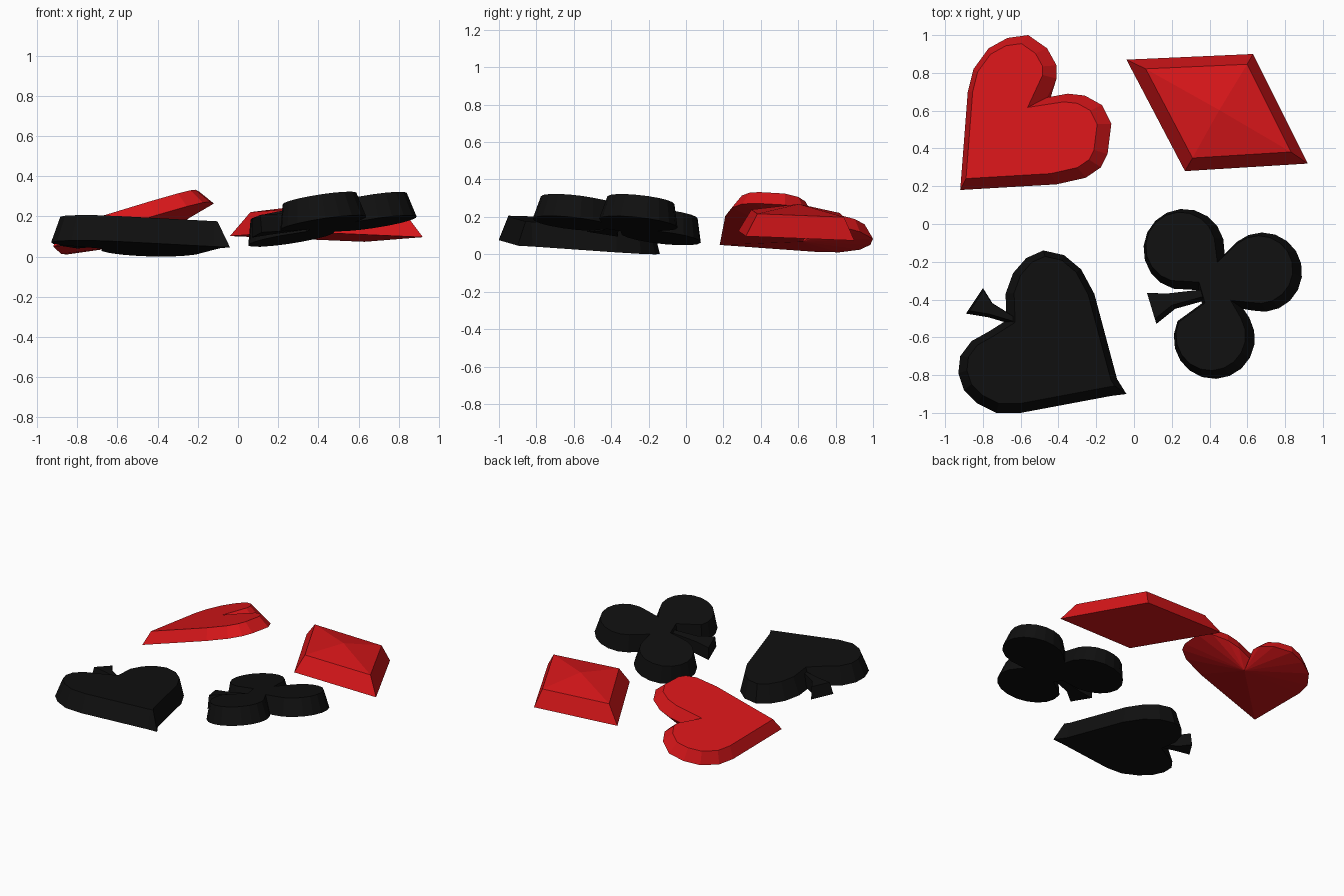
import bpy, bmesh, math
from mathutils import Vector

if "Cube" in bpy.data.objects:
    bpy.data.objects.remove(bpy.data.objects["Cube"])


def material(name, rgb):
    m = bpy.data.materials.new(name)
    m.diffuse_color = (*rgb, 1)
    m.use_nodes = True
    m.node_tree.nodes["Principled BSDF"].inputs["Base Color"].default_value = m.diffuse_color
    return m


RED = material("red", (0.68, 0.008, 0.01))
BLACK = material("black", (0.005, 0.005, 0.005))


def inset_outline(pts, d):
    """Mitred inward offset of a counter-clockwise outline."""
    out = []
    for i, p in enumerate(pts):
        p = Vector(p)
        e0 = (p - Vector(pts[i - 1])).normalized()
        e1 = (Vector(pts[(i + 1) % len(pts)]) - p).normalized()
        n0, n1 = Vector((-e0.y, e0.x)), Vector((-e1.y, e1.x))
        m = (n0 + n1).normalized()
        out.append(p + m * d * min(2, 1 / max(m.dot(n0), 0.1)))
    return out


def arc(cx, cy, r, a0, a1, n=12):
    return [(cx + r * math.cos(math.radians(a0 + (a1 - a0) * i / n)),
             cy + r * math.sin(math.radians(a0 + (a1 - a0) * i / n))) for i in range(n + 1)]


def plate(name, pts, plane, inset, height, mat, peak=None, keel=None, base=0.0):
    """Bevelled plate on a tilted plane; peak / keel = (x, y, lift) fan points."""
    x0, y0, z0, a, b = plane
    normal = Vector((-a, -b, 1)).normalized()

    def place(p, lift):
        return Vector((p[0], p[1], z0 + a * (p[0] - x0) + b * (p[1] - y0))) + normal * lift

    bm = bmesh.new()
    low = [bm.verts.new(place(p, base)) for p in pts]
    top = [bm.verts.new(place(p, height)) for p in inset_outline(pts, inset)]
    n = len(pts)
    for i in range(n):
        j = (i + 1) % n
        bm.faces.new((low[i], low[j], top[j], top[i]))
    for ring, tip in ((top, peak), (low[::-1], keel)):
        if tip:
            v = bm.verts.new(place(tip, tip[2]))
            for i in range(n):
                bm.faces.new((ring[i], ring[(i + 1) % n], v))
        else:
            bm.faces.new(ring)
    bmesh.ops.recalc_face_normals(bm, faces=bm.faces)
    me = bpy.data.meshes.new(name)
    bm.to_mesh(me)
    bm.free()
    me.materials.append(mat)
    ob = bpy.data.objects.new(name, me)
    bpy.context.collection.objects.link(ob)
    return ob


# Heart with a keeled underside
heart = [(-.92, .18), (-.41, .21), (-.255, .245), (-.175, .30), (-.14, .37), (-.12, .53),
         (-.17, .63), (-.26, .68), (-.35, .69), (-.46, .67), (-.41, .77), (-.41, .84),
         (-.46, .93), (-.56, 1.0), (-.67, .985), (-.77, .93), (-.85, .82), (-.88, .70)]
plate("heart", heart, (-.92, .18, .05, .309, -.0955), .05, .08, RED, keel=(-.48, .63, -.08))

# Diamond with a low pyramid on top
diamond = [(.27, .28), (.92, .32), (.63, .90), (-.04, .87)]
plate("diamond", diamond, (.27, .28, .125, -.04, -.06), .06, .12, RED, peak=(.445, .593, .17))

# Spade body and stem
spade = [(-.04, -.90), (-.09, -.82), (-.21, -.37), (-.28, -.24), (-.37, -.165), (-.48, -.14),
         (-.57, -.18), (-.64, -.26), (-.68, -.37), (-.675, -.51), (-.77, -.57), (-.86, -.62),
         (-.92, -.70), (-.93, -.79), (-.90, -.88), (-.83, -.95), (-.73, -1.0), (-.60, -1.0),
         (-.12, -.91)]
spade_plane = (-.04, -.90, .046, -.038, -.08)
plate("spade", spade, spade_plane, .04, .13, BLACK)
spade_stem = [(-.89, -.475), (-.80, -.34), (-.75, -.42), (-.62, -.50), (-.62, -.54), (-.77, -.495)]
plate("spade_stem", spade_stem[::-1], spade_plane, .01, .10, BLACK, base=.01)

# Club: three round lobes in one outline, plus stem
club = (arc(.265, -.135, .215, 15, 255) + [(.34, -.35), (.36, -.42)]
        + arc(.425, -.605, .215, 155, 390) + [(.58, -.45)]
        + arc(.68, -.255, .21, 255, 490) + [(.48, -.16)])
club_plane = (.89, -.23, .195, .153, -.111)
plate("club", club, club_plane, .03, .125, BLACK)
club_stem = [(.07, -.365), (.12, -.53), (.22, -.45), (.40, -.40), (.40, -.345), (.18, -.37)]
plate("club_stem", club_stem, club_plane, .01, .10, BLACK, base=.01)
